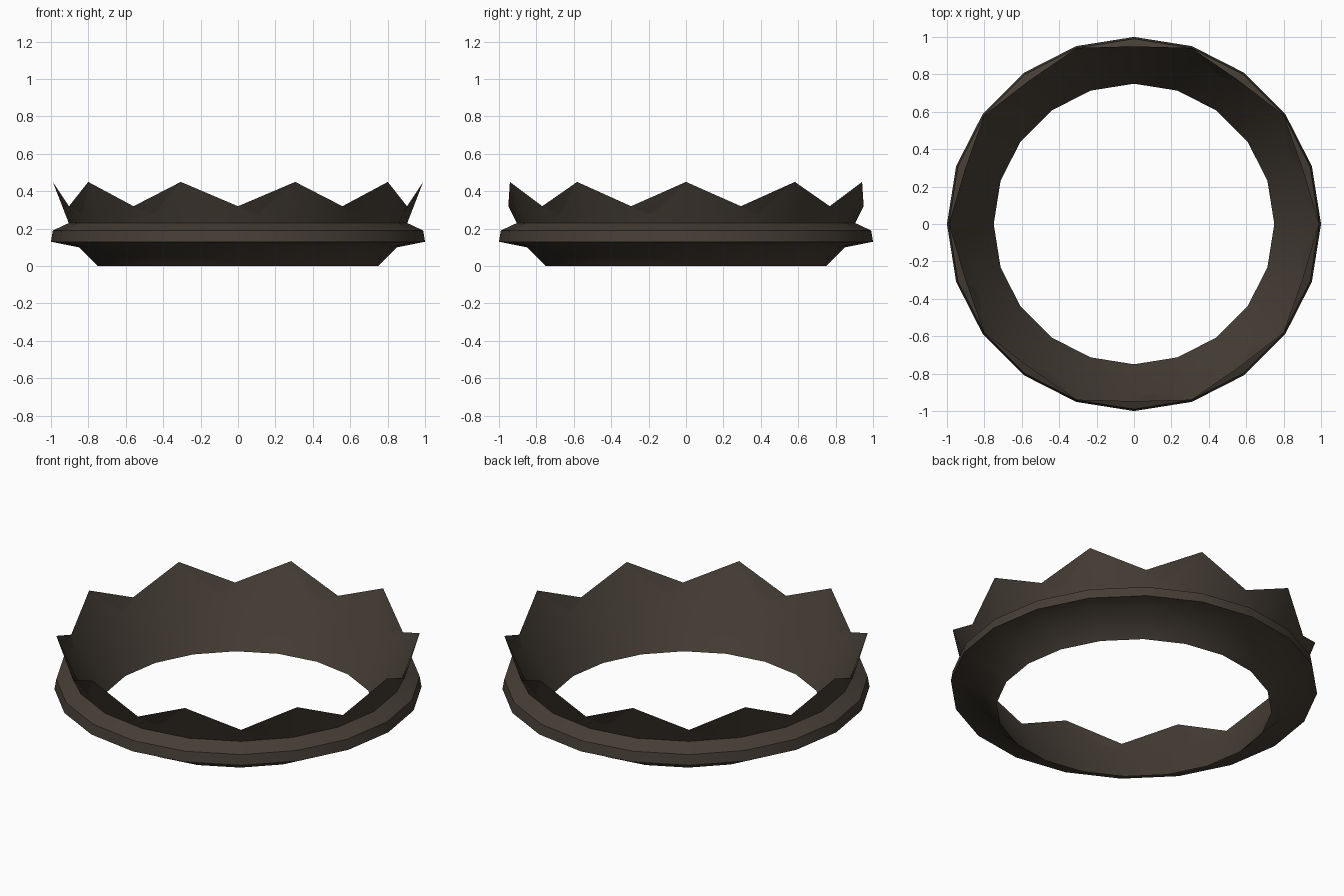
import bpy, bmesh, math

if "Cube" in bpy.data.objects:
    bpy.data.objects.remove(bpy.data.objects["Cube"])

SIDES = 20

mat = bpy.data.materials.new("dark bronze")
mat.diffuse_color = (0.060, 0.048, 0.036, 1.0)
mat.use_nodes = True
mat.node_tree.nodes["Principled BSDF"].inputs["Base Color"].default_value = mat.diffuse_color


def point(i, r, z):
    a = 2 * math.pi * i / SIDES
    return (r * math.cos(a), r * math.sin(a), z)


# closed cross-section of the crown; "edge" is the zigzag top edge
profile = [(0.75, 0.0), (0.85, 0.10), (1.0, 0.13), (0.99, 0.19), (0.905, 0.23),
           "edge", (0.89, 0.23)]

bm = bmesh.new()
rings = []
for p in profile:
    ring = []
    for i in range(SIDES):
        # even corners are spike tips, odd corners are valleys
        r, z = ((0.99, 0.45) if i % 2 == 0 else (0.95, 0.32)) if p == "edge" else p
        ring.append(bm.verts.new(point(i, r, z)))
    rings.append(ring)

# band, spikes and inner wall
for k in range(len(rings)):
    a, b = rings[k], rings[(k + 1) % len(rings)]
    for i in range(SIDES):
        j = (i + 1) % SIDES
        bm.faces.new((a[i], a[j], b[j], b[i]))
bmesh.ops.recalc_face_normals(bm, faces=bm.faces[:])

mesh = bpy.data.meshes.new("crown")
bm.to_mesh(mesh)
bm.free()
mesh.materials.append(mat)
crown = bpy.data.objects.new("crown", mesh)
bpy.context.collection.objects.link(crown)

# smooth around the ring, sharp along the rims
bpy.context.view_layer.objects.active = crown
crown.select_set(True)
bpy.ops.object.shade_smooth_by_angle(angle=math.radians(40))
